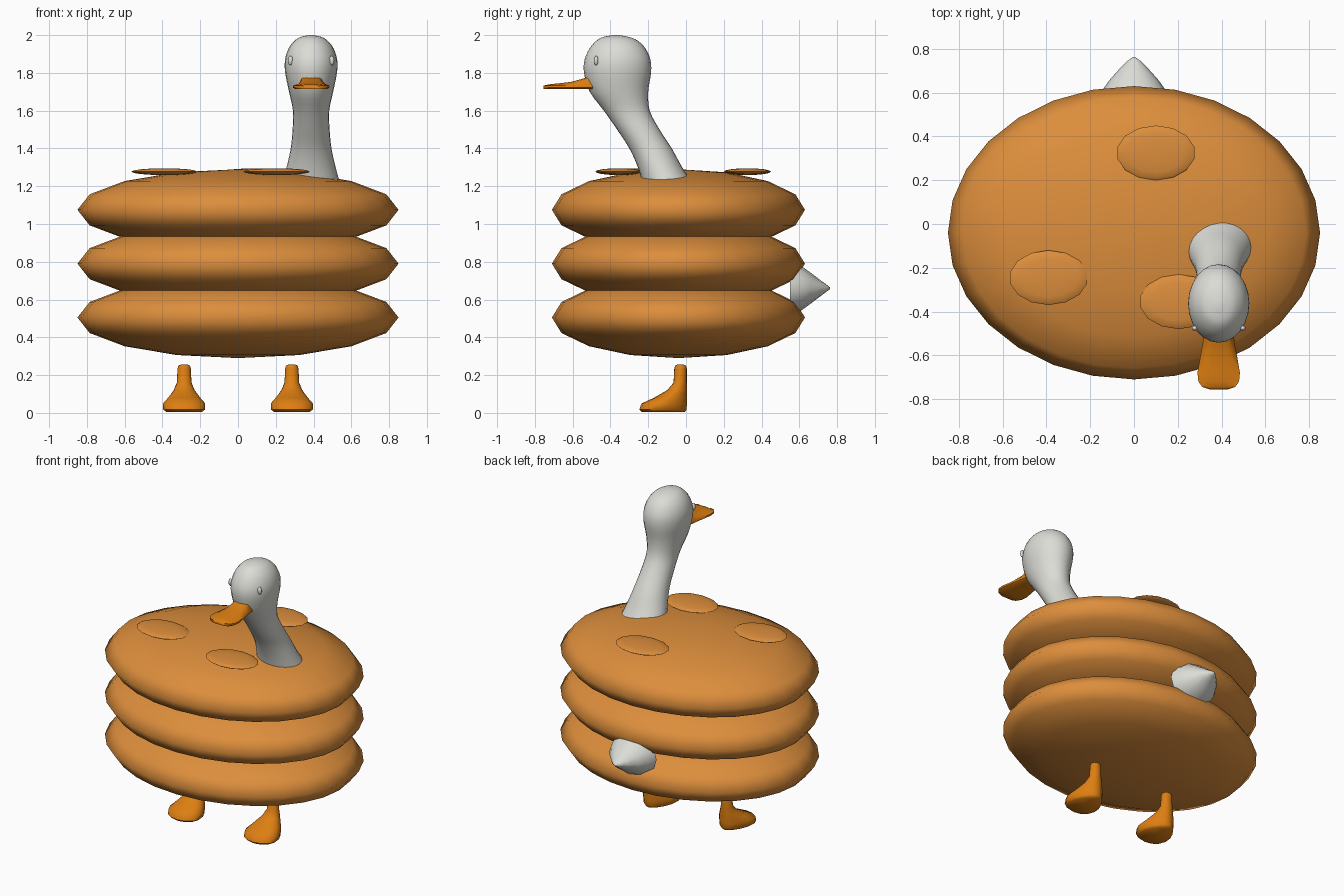
import bpy, bmesh, math
from mathutils import Matrix, Vector

if "Cube" in bpy.data.objects:
    bpy.data.objects.remove(bpy.data.objects["Cube"])


def material(name, rgb):
    m = bpy.data.materials.new(name)
    m.diffuse_color = (*rgb, 1)
    m.use_nodes = True
    m.node_tree.nodes["Principled BSDF"].inputs["Base Color"].default_value = m.diffuse_color
    return m


BATTER = material("golden brown", (0.72, 0.27, 0.045))
ORANGE = material("bill orange", (0.72, 0.21, 0.006))
WHITE = material("feather white", (0.72, 0.72, 0.68))


def finish(name, bm, mat, angle=60):
    bmesh.ops.recalc_face_normals(bm, faces=bm.faces)
    me = bpy.data.meshes.new(name)
    bm.to_mesh(me)
    bm.free()
    me.materials.append(mat)
    ob = bpy.data.objects.new(name, me)
    bpy.context.collection.objects.link(ob)
    bpy.context.view_layer.objects.active = ob
    ob.select_set(True)
    bpy.ops.object.shade_smooth_by_angle(angle=math.radians(angle))
    ob.select_set(False)
    return ob


def ellipsoid(name, centre, radii, mat, seg=28, rings=8):
    bm = bmesh.new()
    bmesh.ops.create_uvsphere(bm, u_segments=seg, v_segments=rings, radius=1)
    bm.transform(Matrix.Translation(centre) @ Matrix.Diagonal((*radii, 1)))
    return finish(name, bm, mat, 80)


def loft(name, rings, mat, angle=60):
    """Skin a list of rings (lists of points) and cap both ends."""
    bm = bmesh.new()
    rows = [[bm.verts.new(p) for p in ring] for ring in rings]
    n = len(rows[0])
    for a, b in zip(rows, rows[1:]):
        for i in range(n):
            j = (i + 1) % n
            bm.faces.new((a[i], a[j], b[j], b[i]))
    bm.faces.new(rows[0])
    bm.faces.new(rows[-1])
    return finish(name, bm, mat, angle)


def circle(n):
    return [(math.cos(2 * math.pi * i / n), math.sin(2 * math.pi * i / n)) for i in range(n)]


def smooth_rows(rows, steps=4):
    """Catmull-Rom interpolation between rows of numbers."""
    out = []
    for i in range(len(rows) - 1):
        p = [rows[max(i - 1, 0)], rows[i], rows[i + 1], rows[min(i + 2, len(rows) - 1)]]
        for s in range(steps):
            t = s / steps
            out.append([0.5 * (2 * b + (c - a) * t + (2 * a - 5 * b + 4 * c - d) * t * t
                               + (3 * b - a - 3 * c + d) * t ** 3) for a, b, c, d in zip(*p)])
    return out + [list(rows[-1])]


# Stack of three pancakes
for i, z in enumerate((0.505, 0.79, 1.075)):
    ellipsoid(f"pancake_{i + 1}", (0, -0.04, z), (0.85, 0.67, 0.215), BATTER)

# Flat spots on top
for i, (x, y) in enumerate(((0.10, 0.325), (-0.39, -0.245), (0.205, -0.355))):
    ellipsoid(f"top_spot_{i + 1}", (x, y, 1.277), (0.18, 0.125, 0.018), BATTER, 14, 8)

# Neck and head: z, front y, back y, half width
HX = 0.387
neck = [(1.20, -0.225, 0.045, 0.158), (1.30, -0.255, -0.02, 0.13), (1.40, -0.30, -0.075, 0.108),
        (1.50, -0.365, -0.14, 0.098), (1.60, -0.435, -0.192, 0.096), (1.70, -0.51, -0.20, 0.117),
        (1.80, -0.54, -0.185, 0.137), (1.87, -0.537, -0.188, 0.138), (1.93, -0.51, -0.215, 0.119),
        (1.97, -0.475, -0.255, 0.088), (1.99, -0.44, -0.30, 0.056), (2.0, -0.385, -0.355, 0.012)]
loft("neck_and_head", [[(HX + hx * c, (f + b) / 2 + (b - f) / 2 * s, z) for c, s in circle(24)]
                       for z, f, b, hx in smooth_rows(neck, 3)], WHITE, 80)

# Eyes
for side in (-1, 1):
    ellipsoid("eye_left" if side < 0 else "eye_right", (HX + side * 0.109, -0.476, 1.865),
              (0.014, 0.012, 0.025), WHITE, 12, 8)

# Bill: y, half width at the bottom, half width at the top, top z
bill = [(-0.46, 0.062, 0.045, 1.79), (-0.50, 0.068, 0.048, 1.785), (-0.55, 0.074, 0.05, 1.768),
        (-0.61, 0.085, 0.058, 1.752), (-0.68, 0.097, 0.075, 1.744), (-0.72, 0.093, 0.075, 1.74),
        (-0.745, 0.075, 0.06, 1.735), (-0.755, 0.045, 0.035, 1.73)]
loft("bill", [[(HX + x, y, z) for x, z in
               ((-b * 0.85, 1.714), (-b, 1.722), (-b, 1.733), (-t, zt - 0.005), (-t * 0.5, zt),
                (t * 0.5, zt), (t, zt - 0.005), (b, 1.733), (b, 1.722), (b * 0.85, 1.714))]
              for y, b, t, zt in bill], ORANGE, 50)

# Tail: y, half width, half height
tail = [(0.55, 0.165, 0.135), (0.61, 0.146, 0.118), (0.66, 0.11, 0.082),
        (0.71, 0.065, 0.044), (0.745, 0.03, 0.018), (0.762, 0.006, 0.005)]
loft("tail", [[(hx * c, y, 0.66 + hz * s) for c, s in circle(12)] for y, hx, hz in tail], WHITE)

# Feet: z, front y, back y, half width, narrowing towards the heel
foot = [(0.005, -0.235, -0.005, 0.095, 0.35), (0.018, -0.247, 0.003, 0.113, 0.35),
        (0.05, -0.235, 0.005, 0.113, 0.35), (0.08, -0.17, 0.005, 0.087, 0.25),
        (0.12, -0.10, 0.005, 0.056, 0.1), (0.16, -0.066, 0.004, 0.039, 0),
        (0.235, -0.062, 0.004, 0.035, 0), (0.25, -0.058, 0.0, 0.031, 0), (0.256, -0.045, -0.012, 0.018, 0)]
for side in (-1, 1):
    loft("foot_left" if side < 0 else "foot_right",
         [[(side * 0.285 + hx * c * (1 - k * s) / (1 + k * k * 0.5), (f + b) / 2 + (b - f) / 2 * s, z)
           for c, s in circle(16)] for z, f, b, hx, k in foot], ORANGE)
